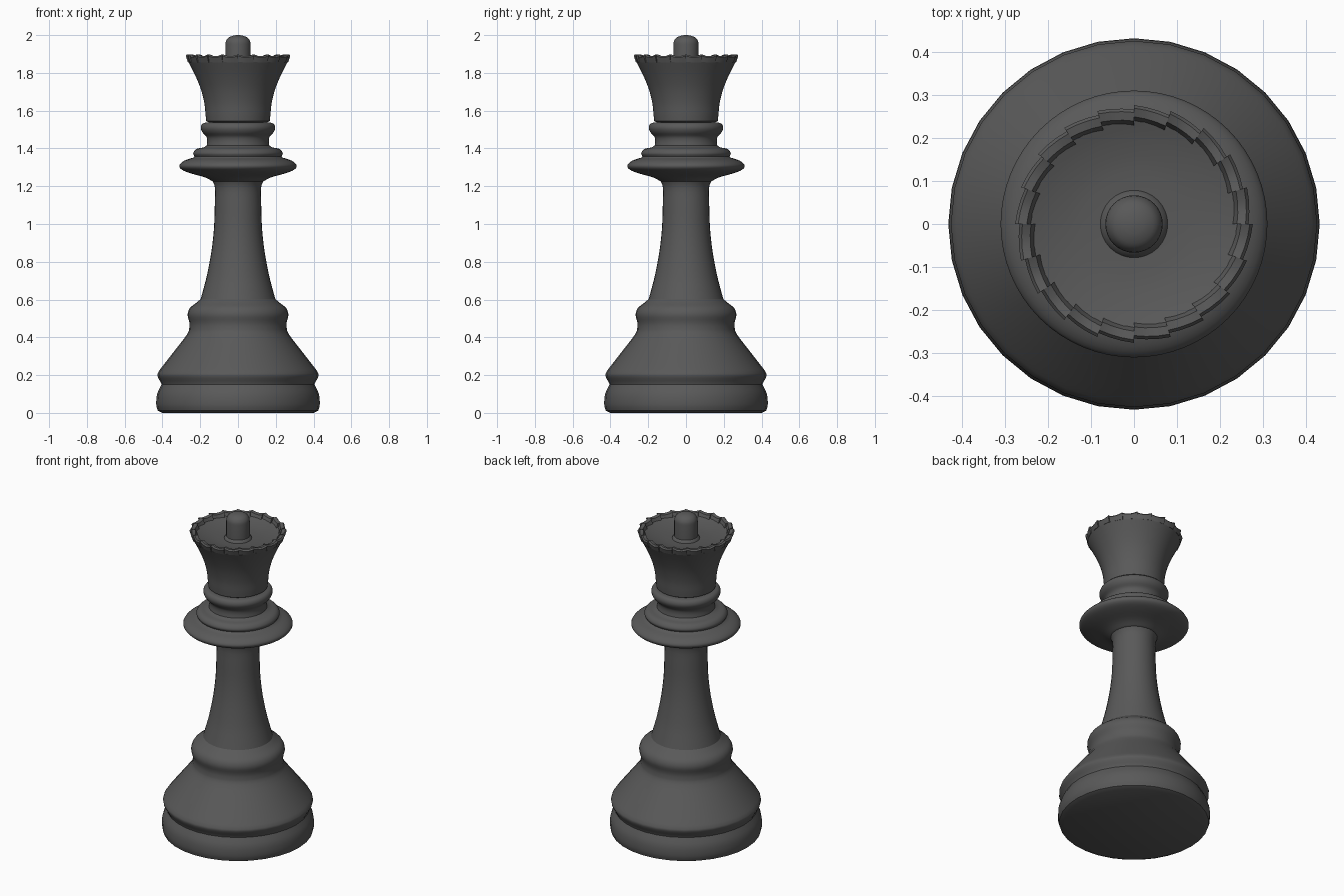
import bpy, bmesh, math
from mathutils import Vector

if "Cube" in bpy.data.objects:
    bpy.data.objects.remove(bpy.data.objects["Cube"])

mat = bpy.data.materials.new("charcoal")
mat.diffuse_color = (0.1, 0.1, 0.1, 1)
mat.use_nodes = True
mat.node_tree.nodes["Principled BSDF"].inputs["Base Color"].default_value = mat.diffuse_color


def spline(points, steps=3):
    """Smooth curve through (radius, height) points."""
    p = [Vector(q) for q in points]
    p = [2 * p[0] - p[1]] + p + [2 * p[-1] - p[-2]]
    out = []
    for a, b, c, d in zip(p, p[1:], p[2:], p[3:]):
        for k in range(steps):
            t = k / steps
            out.append(0.5 * (2 * b + (c - a) * t + (2 * a - 5 * b + 4 * c - d) * t * t
                              + (3 * b - a - 3 * c + d) * t ** 3))
    return out + [p[-2]]


def finish(bm, name, angle=35):
    bmesh.ops.recalc_face_normals(bm, faces=bm.faces)
    me = bpy.data.meshes.new(name)
    bm.to_mesh(me)
    bm.free()
    me.materials.append(mat)
    ob = bpy.data.objects.new(name, me)
    bpy.context.collection.objects.link(ob)
    bpy.ops.object.select_all(action='DESELECT')
    ob.select_set(True)
    bpy.context.view_layer.objects.active = ob
    bpy.ops.object.shade_smooth_by_angle(angle=math.radians(angle))
    return ob


def lathe(name, profile, sides):
    """Revolve a profile; both ends are capped."""
    bm = bmesh.new()
    rings = [[bm.verts.new((r * math.cos(2 * math.pi * i / sides),
                            r * math.sin(2 * math.pi * i / sides), z))
              for i in range(sides)] for r, z in profile]
    for a, b in zip(rings, rings[1:]):
        for i in range(sides):
            j = (i + 1) % sides
            bm.faces.new((a[i], a[j], b[j], b[i]))
    bm.faces.new(rings[0])
    bm.faces.new(rings[-1])
    return finish(bm, name)


# Foot with groove and sloping shoulder
lathe("base", [(0.40, 0)] + spline([
    (0.425, 0.012), (0.433, 0.045), (0.428, 0.10), (0.405, 0.15)])
    + spline([(0.407, 0.157), (0.426, 0.195), (0.422, 0.215), (0.405, 0.24), (0.335, 0.33),
              (0.27, 0.415), (0.258, 0.45), (0.258, 0.48), (0.267, 0.52), (0.255, 0.555),
              (0.222, 0.582), (0.195, 0.605)]), 32)

# Tapering column
lathe("stem", spline([(0.20, 0.595), (0.182, 0.66), (0.163, 0.735), (0.140, 0.86),
                      (0.127, 0.98), (0.123, 1.10), (0.122, 1.19), (0.135, 1.23)]), 32)

# Wide collar, step and upper ring
lathe("collar", spline([(0.128, 1.222), (0.175, 1.247), (0.25, 1.268), (0.297, 1.287),
                        (0.311, 1.31), (0.285, 1.335), (0.235, 1.352)])
      + spline([(0.230, 1.358), (0.237, 1.375), (0.220, 1.397), (0.182, 1.405)])
      + spline([(0.166, 1.415), (0.163, 1.44), (0.168, 1.463), (0.188, 1.485),
                (0.197, 1.51), (0.185, 1.533), (0.15, 1.538)]), 64)

# Flared crown, closed on top by a shallow bowl
lathe("crown", [(0.14, 1.53), (0.155, 1.538)]
      + spline([(0.168, 1.545), (0.172, 1.58), (0.178, 1.64), (0.197, 1.715),
                (0.228, 1.79), (0.262, 1.857)])
      + spline([(0.245, 1.872), (0.20, 1.858), (0.14, 1.846), (0.078, 1.842)]), 64)

# Ring of overlapping sawtooth blocks around the rim
bm = bmesh.new()
TEETH, PARTS = 20, 3
for k in range(TEETH):
    rows = []
    for s in range(PARTS + 1):
        t = s / PARTS
        a = math.pi / 2 - 2 * math.pi * (k + t) / TEETH
        shrink = 0.010 * t
        top = 1.898 - 0.010 * math.sin(math.pi * t)
        section = [(0.265 - shrink * 0.5, 1.855), (0.277 - shrink, top - 0.008),
                   (0.270 - shrink, top), (0.250 - shrink, top - 0.003),
                   (0.238 - shrink, 1.862)]
        rows.append([bm.verts.new((r * math.cos(a), r * math.sin(a), z)) for r, z in section])
    n = len(rows[0])
    for p, q in zip(rows, rows[1:]):
        for i in range(n):
            j = (i + 1) % n
            bm.faces.new((p[i], p[j], q[j], q[i]))
    bm.faces.new(rows[0])
    bm.faces.new(rows[-1])
finish(bm, "crown_teeth")

# Rounded knob with a small fillet at its foot
lathe("finial", [(0.08, 1.838), (0.076, 1.85), (0.067, 1.858)]
      + spline([(0.067, 1.95), (0.064, 1.967), (0.052, 1.985), (0.03, 1.996), (0.008, 2.0)]), 32)
